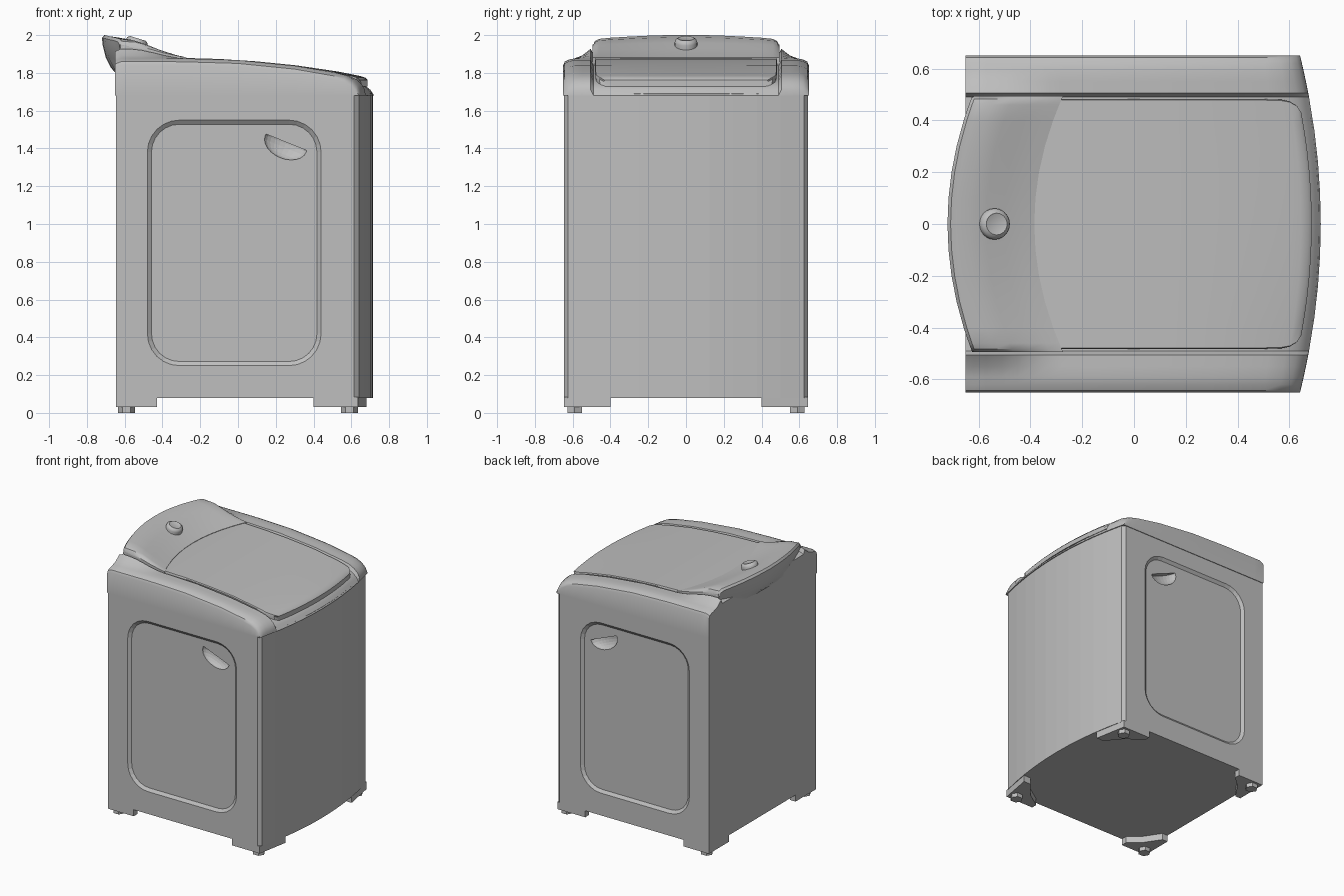
import bpy, bmesh, math
from mathutils import Matrix, Vector

cube = bpy.data.objects.get("Cube")
if cube:
    bpy.data.objects.remove(cube, do_unlink=True)

grey = bpy.data.materials.new("light_grey")
grey.use_nodes = True
grey.diffuse_color = (0.52, 0.52, 0.52, 1)
grey.node_tree.nodes["Principled BSDF"].inputs["Base Color"].default_value = (0.52, 0.52, 0.52, 1)


def finish(name, bm, smooth=30):
    bmesh.ops.recalc_face_normals(bm, faces=bm.faces)
    mesh = bpy.data.meshes.new(name)
    bm.to_mesh(mesh)
    bm.free()
    mesh.materials.append(grey)
    obj = bpy.data.objects.new(name, mesh)
    bpy.context.collection.objects.link(obj)
    bpy.ops.object.select_all(action='DESELECT')
    obj.select_set(True)
    bpy.context.view_layer.objects.active = obj
    if smooth:
        bpy.ops.object.shade_smooth_by_angle(angle=math.radians(smooth))
    return obj


def loft(name, rings, smooth=30):
    """Skin a list of closed rings and cap both ends."""
    bm = bmesh.new()
    rows = [[bm.verts.new(p) for p in ring] for ring in rings]
    n = len(rows[0])
    for a, b in zip(rows, rows[1:]):
        for i in range(n):
            j = (i + 1) % n
            bm.faces.new((a[i], a[j], b[j], b[i]))
    bm.faces.new(rows[0])
    bm.faces.new(rows[-1])
    return finish(name, bm, smooth)


def prism(name, outline, z0, z1, smooth=0):
    return loft(name, [[(x, y, z) for x, y in outline] for z in (z0, z1)], smooth)


def interp(points, x):
    for (x0, z0), (x1, z1) in zip(points, points[1:]):
        if x <= x1:
            return z0 + (z1 - z0) * max(0, (x - x0) / (x1 - x0))
    return points[-1][1]


def bow(y, half, amount):
    return amount * (1 - (y / half) ** 2)


def cut(target, cutter):
    mod = target.modifiers.new("cut", 'BOOLEAN')
    mod.operation = 'DIFFERENCE'
    mod.solver = 'EXACT'
    mod.object = cutter
    bpy.context.view_layer.objects.active = target
    bpy.ops.object.modifier_apply(modifier=mod.name)
    bpy.data.objects.remove(cutter, do_unlink=True)


# Cabinet with bowed front
SIDE = 0.645
front = [(0.635 + bow(y, SIDE, 0.08), y) for y in [-0.625 + 0.125 * i for i in range(11)]]
outline = [(-SIDE, -SIDE), (0.615, -SIDE)] + front + [(0.615, SIDE), (-SIDE, SIDE)]
cabinet = prism("cabinet", outline, 0.08, 1.69)


# Recessed side panels with scooped handles
def rounded_rect(y, inset):
    r = 0.17 - inset
    pts = []
    for k, (cx, cz) in enumerate([(0.27, 1.38), (-0.31, 1.38), (-0.31, 0.42), (0.27, 0.42)]):
        for i in range(7):
            a = math.radians(90 * k + 15 * i)
            pts.append((cx + r * math.cos(a), y, cz + r * math.sin(a)))
    return pts


for s in (-1, 1):
    cut(cabinet, loft("panel_cutter", [rounded_rect(s * 0.665, -0.02),
                                       rounded_rect(s * 0.645, 0),
                                       rounded_rect(s * 0.628, 0.022)], 0))
    bm = bmesh.new()
    bmesh.ops.create_uvsphere(bm, u_segments=24, v_segments=12, radius=1)
    cutout = bmesh.ops.bisect_plane(bm, geom=bm.verts[:] + bm.edges[:] + bm.faces[:],
                                    plane_co=(0, 0, 0.1), plane_no=(0, 0, 1), clear_outer=True)
    rim = [e for e in cutout["geom_cut"] if isinstance(e, bmesh.types.BMEdge)]
    bmesh.ops.contextual_create(bm, geom=rim)
    bmesh.ops.transform(bm, verts=bm.verts, matrix=Matrix.Translation((0.253, s * 0.63, 1.425))
                        @ Matrix.Rotation(math.radians(22), 4, 'Y')
                        @ Matrix.Diagonal((0.118, 0.05, 0.08, 1)))
    cut(cabinet, finish("handle_cutter", bm, 0))

# Top deck: domed shoulders, lid well and flare up to the console
TOP = [(-0.65, 1.865), (-0.62, 1.877), (-0.3, 1.877), (0, 1.868), (0.3, 1.838), (0.5, 1.803),
       (0.56, 1.787), (0.6, 1.765), (0.625, 1.74), (0.64, 1.71)]
SHOULDER = [(0.65, 0.035, 0), (0.642, 0.018, 0), (0.62, 0.007, 0), (0.59, 0, 0), (0.55, 0, 0.3),
            (0.505, 0, 1), (0.49, 0.03, 1), (0.36, 0.03, 1), (0.24, 0.03, 1), (0.12, 0.03, 1)]
ACROSS = [(-y, d, w) for y, d, w in SHOULDER] + [(0, 0.03, 1)] + SHOULDER[::-1]


def deck_ring(x, flat=False):
    t = min(1, max(0, (-0.28 - x) / 0.3))
    raise_z = 0.05 * t * t * (3 - 2 * t)
    k = min(1, max(0, (x - 0.3) / 0.34))
    ring = []
    for y, d, w in ACROSS:
        z = 1.68 if flat else max(1.681, interp(TOP, x) - d + w * raise_z)
        ring.append((x + k * bow(y, 0.65, 0.08), y, z))
    ends = [(x, 0.65, 1.68), (x, -0.65, 1.68)]
    return ring + ends


stations = [-0.65, -0.62, -0.57, -0.51, -0.45, -0.39, -0.33, -0.28, -0.15, 0, 0.15, 0.3, 0.4, 0.5,
            0.56, 0.6, 0.625, 0.64]
loft("top_deck", [deck_ring(x) for x in stations] + [deck_ring(0.641, True)], 35)

# Lid
LID_TOP = [(-0.45, 1.879), (-0.28, 1.879), (0, 1.871), (0.3, 1.841), (0.5, 1.807),
           (0.6, 1.784), (0.625, 1.775), (0.636, 1.762)]


def lid_ring(x, half):
    k = max(0, (x - 0.3) / 0.336)
    z = interp(LID_TOP, x)
    upper, lower = [], []
    for i in range(-6, 7):
        y = half * i / 6
        px = x + k * bow(y, 0.48, 0.05)
        upper.append((px, y, z))
        lower.append((px, y, z - 0.035))
    edge = 0.004
    return ([(x, -half - edge, z - 0.008)] + upper + [(x, half + edge, z - 0.008)] + lower[::-1])


loft("lid", [lid_ring(x, h) for x, h in [(-0.45, 0.478), (-0.28, 0.478), (-0.1, 0.478), (0.1, 0.478),
                                         (0.3, 0.478), (0.4, 0.478), (0.5, 0.478), (0.57, 0.476),
                                         (0.6, 0.47), (0.625, 0.455), (0.636, 0.43)]], 35)


# Control console with bowed back and scooped front edge
def console_z(x):
    return interp([(-0.72, 1.998), (-0.62, 1.99), (-0.5, 1.952), (-0.4, 1.915), (-0.28, 1.882)], x)


def console_ring(y, drop):
    back = -0.63 - bow(y, 0.48, 0.09)
    lip = -0.28 - bow(y, 0.48, 0.105)
    pts = [(-0.64, 1.79), (back + 0.045, 1.83), (back + 0.02, 1.88), (back + 0.003, 1.95),
           (back, 1.985 - drop), (back + 0.012, 2.0 - drop)]
    for f in (0.1, 0.25, 0.45, 0.65, 0.85):
        x = back + (lip - back) * f
        base = console_z(-0.72 + 0.44 * f)
        pts.append((x, base - drop * (1 - f)))
    pts += [(lip, 1.882), (lip, 1.84), (-0.5, 1.79)]
    return [(x, y, z) for x, z in pts]


ends = [(0.495, 0.06), (0.482, 0.032), (0.46, 0.02), (0.4, 0.014), (0.3, 0.008), (0.2, 0.003), (0.1, 0)]
loft("control_console", [console_ring(-y, d) for y, d in ends] + [console_ring(0, 0)]
     + [console_ring(y, d) for y, d in ends[::-1]], 35)


# Dial and small buttons lying on the sloped console
def knob(name, x, y, z, profile, sides=24):
    tilt = Matrix.Translation((x, y, z)) @ Matrix.Rotation(math.radians(17), 4, 'Y')
    rings = []
    for r, h in profile:
        angles = [2 * math.pi * i / sides for i in range(sides)]
        rings.append([tilt @ Vector((r * math.cos(a), r * math.sin(a), h)) for a in angles])
    return loft(name, rings, 40)


knob("dial", -0.54, 0, 1.95, [(0.06, -0.02), (0.06, 0.012), (0.055, 0.026), (0.042, 0.034), (0.038, 0.032)])
for i, (x, y) in enumerate([(-0.535, -0.325), (-0.56, -0.345), (-0.535, 0.325), (-0.56, 0.345)]):
    knob(f"button_{i + 1}", x, y, 1.951, [(0.012, -0.012), (0.012, 0.004)], 12)

# Corner brackets and feet
for s, side in ((-1, "right"), (1, "left")):
    back_plan = [(-0.645, 0.645), (-0.43, 0.645), (-0.43, 0.6), (-0.52, 0.52), (-0.6, 0.4), (-0.645, 0.4)]
    front_plan = [(0.635, 0.645), (0.4, 0.645), (0.4, 0.6), (0.52, 0.52), (0.62, 0.4), (0.68, 0.4)]
    for end, plan, fx in (("back", back_plan, -0.59), ("front", front_plan, 0.59)):
        prism(f"{end}_{side}_bracket", [(x, s * y) for x, y in plan], 0.03, 0.085)
        hexagon = [(fx + 0.044 * math.cos(math.pi * i / 3), s * 0.59 + 0.044 * math.sin(math.pi * i / 3))
                   for i in range(6)]
        prism(f"{end}_{side}_foot", hexagon, 0, 0.04)
